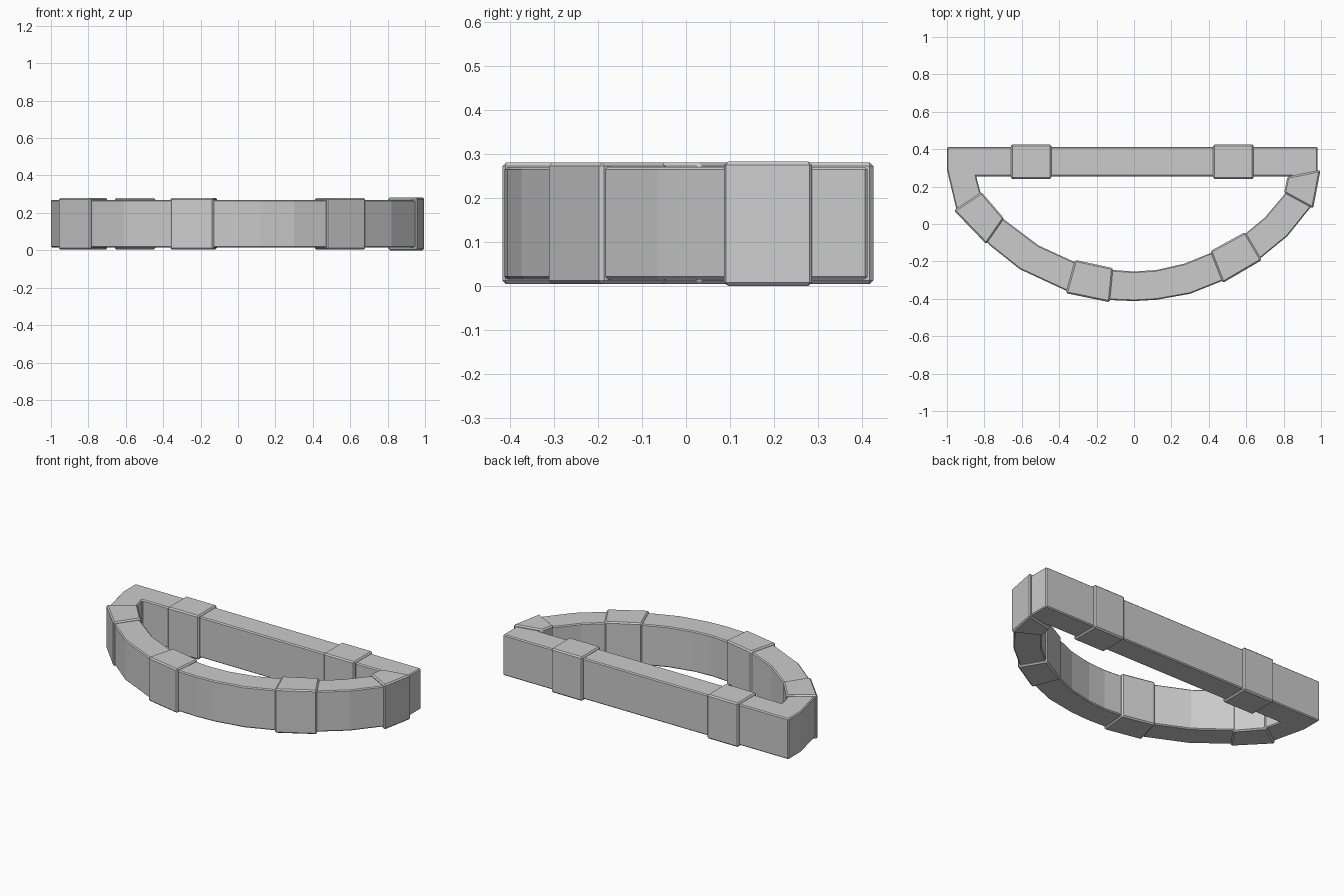
import bpy, bmesh, math

if "Cube" in bpy.data.objects:
    bpy.data.objects.remove(bpy.data.objects["Cube"])


def make_object(name, bm, bevel):
    bmesh.ops.recalc_face_normals(bm, faces=bm.faces)
    mesh = bpy.data.meshes.new(name)
    bm.to_mesh(mesh)
    bm.free()
    obj = bpy.data.objects.new(name, mesh)
    bpy.context.collection.objects.link(obj)
    mod = obj.modifiers.new("edge_chamfer", 'BEVEL')
    mod.width = bevel
    mod.segments = 1
    mod.limit_method = 'ANGLE'
    mod.angle_limit = math.radians(50)
    return obj


def band(name, outer, inner, z0, z1, bevel):
    """Closed ring swept through matching outer and inner outline points."""
    bm = bmesh.new()
    rings = [[bm.verts.new((x, y, z)) for x, y in pts]
             for pts, z in ((outer, z0), (outer, z1), (inner, z1), (inner, z0))]
    n = len(outer)
    for i in range(n):
        j = (i + 1) % n
        for a, b in zip(rings, rings[1:] + rings[:1]):
            bm.faces.new((a[i], a[j], b[j], b[i]))
    return make_object(name, bm, bevel)


def block(name, corners, z0, z1, bevel=0.008):
    """Solid block over a four-cornered footprint."""
    bm = bmesh.new()
    face = bm.faces.new([bm.verts.new((x, y, z0)) for x, y in corners])
    geo = bmesh.ops.extrude_face_region(bm, geom=[face])['geom']
    top = [g for g in geo if isinstance(g, bmesh.types.BMVert)]
    bmesh.ops.translate(bm, verts=top, vec=(0, 0, z1 - z0))
    return make_object(name, bm, bevel)


# D-shaped stone border: straight back and curved front
outer = [(-1, 0.412), (-1, 0.29), (-0.95, 0.08), (-0.77, -0.115), (-0.61, -0.242),
         (-0.36, -0.358), (-0.12, -0.407), (0, -0.412), (0.12, -0.405), (0.30, -0.373),
         (0.47, -0.305), (0.67, -0.188), (0.82, -0.065), (0.945, 0.09), (0.982, 0.29),
         (0.982, 0.412)]
inner = [(-0.842, 0.255), (-0.84, 0.24), (-0.82, 0.165), (-0.69, 0.02), (-0.51, -0.115),
         (-0.325, -0.2), (-0.11, -0.246), (0, -0.254), (0.12, -0.246), (0.27, -0.212),
         (0.41, -0.155), (0.585, -0.06), (0.70, 0.035), (0.81, 0.165), (0.838, 0.24),
         (0.84, 0.255)]
band("stone_border", outer, inner, 0.015, 0.27, 0.006)

# Raised blocks along the straight back
for side, cx in (("left", -0.55), ("right", 0.531)):
    block(f"back_block_{side}",
          [(cx - 0.108, 0.24), (cx + 0.108, 0.24), (cx + 0.108, 0.425), (cx - 0.108, 0.425)],
          0.004, 0.28)

# Raised blocks along the curved front
curve_blocks = {
    "far_left": [(-0.963, 0.072), (-0.79, -0.107), (-0.695, 0.03), (-0.815, 0.17)],
    "mid_left": [(-0.364, -0.370), (-0.130, -0.418), (-0.112, -0.236), (-0.315, -0.192)],
    "mid_right": [(0.475, -0.315), (0.683, -0.193), (0.595, -0.043), (0.408, -0.145)],
}
for side, corners in curve_blocks.items():
    block(f"curve_block_{side}", corners, 0.004, 0.28)
block("curve_block_far_right",
      [(0.958, 0.083), (0.997, 0.288), (0.82, 0.252), (0.803, 0.167)], 0.0, 0.282)
